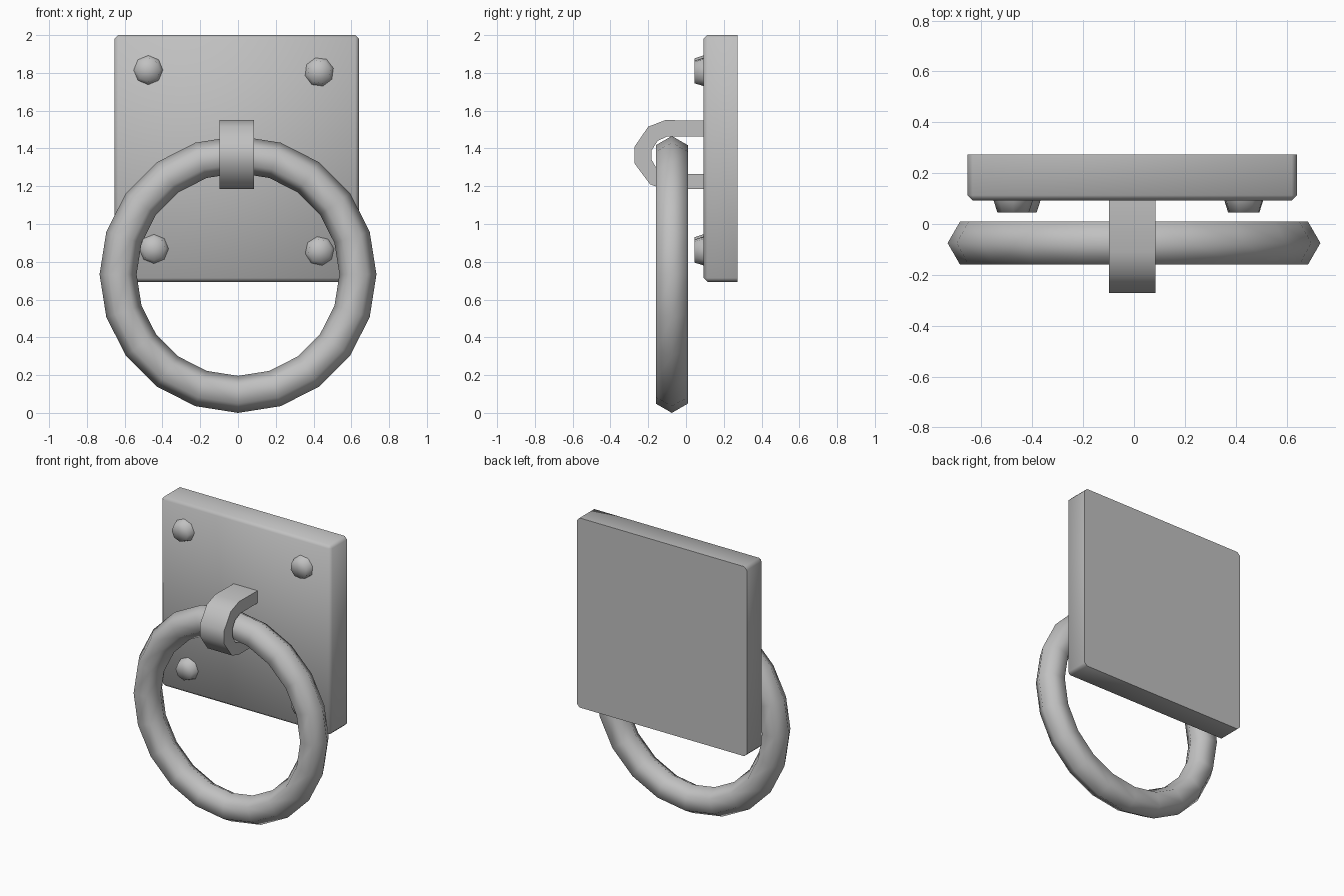
import bpy
import bmesh
import math
from mathutils import Matrix, Vector

cube = bpy.data.objects.get("Cube")
if cube:
    bpy.data.objects.remove(cube, do_unlink=True)

GREY = (0.53, 0.53, 0.53, 1)
iron = bpy.data.materials.new("grey iron")
iron.use_nodes = True
iron.diffuse_color = GREY
iron.node_tree.nodes["Principled BSDF"].inputs["Base Color"].default_value = GREY


def finish(name, bm, angle):
    """Turn a bmesh into a shaded, coloured object."""
    bmesh.ops.recalc_face_normals(bm, faces=bm.faces)
    mesh = bpy.data.meshes.new(name)
    bm.to_mesh(mesh)
    bm.free()
    mesh.materials.append(iron)
    obj = bpy.data.objects.new(name, mesh)
    bpy.context.collection.objects.link(obj)
    bpy.ops.object.select_all(action='DESELECT')
    obj.select_set(True)
    bpy.context.view_layer.objects.active = obj
    bpy.ops.object.shade_smooth_by_angle(angle=math.radians(angle))
    return obj


# Back plate: chamfered everywhere except around the wall side
bm = bmesh.new()
bmesh.ops.create_cube(bm, size=1, matrix=Matrix.Translation((-0.007, 0.183, 1.347))
                      @ Matrix.Diagonal((1.295, 0.18, 1.306, 1)))
edges = [e for e in bm.edges if any(v.co.y < 0.18 for v in e.verts)]
bmesh.ops.bevel(bm, geom=edges, offset=0.02, segments=1, affect='EDGES')
finish("back_plate", bm, 50)

# Knocker ring: hexagonal section swept round twenty steps
RING_STEPS, TUBE_SIDES = 20, 6
bm = bmesh.new()
loops = []
for i in range(RING_STEPS):
    a = math.tau * i / RING_STEPS
    loop = []
    for j in range(TUBE_SIDES):
        b = math.tau * j / TUBE_SIDES
        r = 0.635 + 0.098 * math.cos(b)
        loop.append(bm.verts.new((r * math.cos(a), -0.075 + 0.098 * math.sin(b),
                                  0.733 + r * math.sin(a))))
    loops.append(loop)
for i in range(RING_STEPS):
    here, there = loops[i], loops[(i + 1) % RING_STEPS]
    for j in range(TUBE_SIDES):
        k = (j + 1) % TUBE_SIDES
        bm.faces.new((here[j], there[j], there[k], here[k]))
finish("knocker_ring", bm, 80)

# Strap: U-shaped band that holds the ring against the plate
outer = [(0.1, 1.547), (-0.11, 1.55), (-0.2, 1.515), (-0.272, 1.41),
         (-0.272, 1.32), (-0.19, 1.21), (-0.12, 1.185), (0.1, 1.185)]
inner = [(0.1, 1.463), (-0.1, 1.463), (-0.15, 1.44), (-0.182, 1.39),
         (-0.182, 1.34), (-0.15, 1.285), (-0.1, 1.265), (0.1, 1.265)]
bm = bmesh.new()
rows = []
for o, i in zip(outer, inner):
    rows.append([bm.verts.new((x, y, z)) for x, (y, z) in
                 ((-0.098, o), (0.085, o), (0.085, i), (-0.098, i))])
for a, b in zip(rows, rows[1:]):
    for j in range(4):
        k = (j + 1) % 4
        bm.faces.new((a[j], b[j], b[k], a[k]))
bm.faces.new(rows[0])
bm.faces.new(rows[-1])
finish("ring_strap", bm, 50)

# Rivets: eight-sided tapered studs with soft shading
rivets = {"upper_right": (-0.475, 1.815, 0), "upper_left": (0.43, 1.805, 15),
          "lower_right": (-0.445, 0.868, 0), "lower_left": (0.432, 0.857, 10)}
for place, (x, z, turn) in rivets.items():
    bm = bmesh.new()
    pose = (Matrix.Translation((x, 0.073, z))
            @ Matrix.Rotation(math.radians(90), 4, 'X')
            @ Matrix.Rotation(math.radians(turn), 4, 'Z'))
    bmesh.ops.create_cone(bm, cap_ends=True, cap_tris=True, segments=8,
                          radius1=0.08, radius2=0.062, depth=0.056, matrix=pose)
    finish("rivet_" + place, bm, 100)
